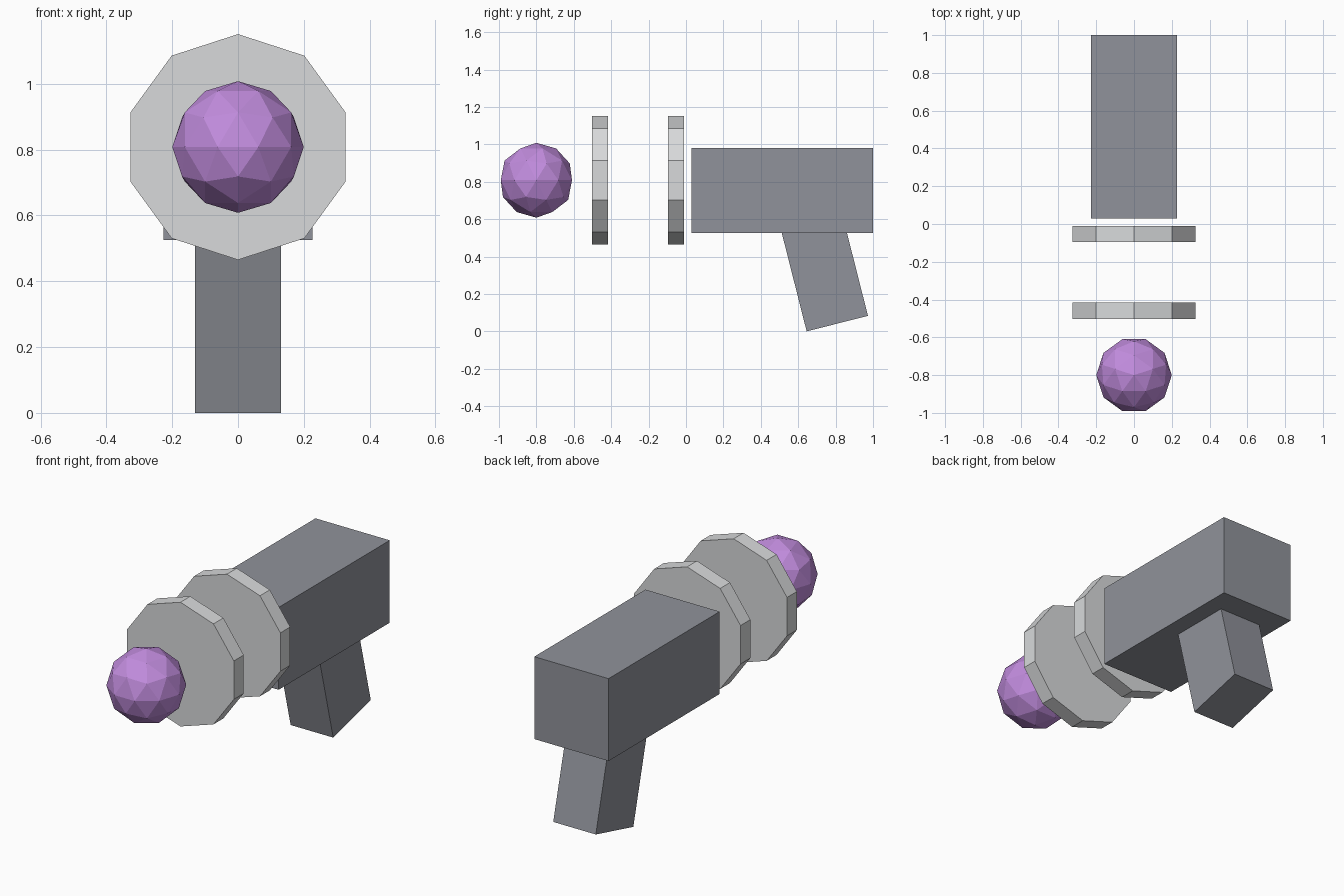
import bpy
from math import radians
from mathutils import Matrix, Vector

cube = bpy.data.objects.get("Cube")
if cube:
    bpy.data.objects.remove(cube, do_unlink=True)

AXIS_Z = 0.808  # height of the barrel line


def material(name, rgb):
    m = bpy.data.materials.new(name)
    m.use_nodes = True
    m.diffuse_color = (*rgb, 1)
    m.node_tree.nodes["Principled BSDF"].inputs["Base Color"].default_value = (*rgb, 1)
    return m


def finish(name, mat):
    ob = bpy.context.object
    ob.name = ob.data.name = name
    ob.data.materials.append(mat)
    return ob


def box(name, size, centre, mat, tilt=0):
    bpy.ops.mesh.primitive_cube_add(size=1, location=centre, rotation=(tilt, 0, 0))
    ob = finish(name, mat)
    ob.data.transform(Matrix.Diagonal((*size, 1)))
    return ob


slate = material("slate grey", (0.28, 0.29, 0.325))
silver = material("light grey", (0.69, 0.70, 0.71))
purple = material("purple", (0.53, 0.26, 0.72))

# Body block
box("body", (0.454, 0.97, 0.455), (0, 0.515, 0.7525), slate)

# Grip, leaning forward at the top and running into the body
tilt = radians(14.2)
length = 0.66
foot = Vector((0, 0.809, 0.0415))
up = Matrix.Rotation(tilt, 3, "X") @ Vector((0, 0, 1))
box("grip", (0.26, 0.338, length), foot + up * length / 2, slate, tilt)

# Two ten-sided rings with a corner at the top
for name, y in (("front_disc", -0.459), ("rear_disc", -0.053)):
    bpy.ops.mesh.primitive_cylinder_add(
        vertices=10, radius=0.343, depth=0.086,
        location=(0, y, AXIS_Z), rotation=(radians(90), 0, 0))
    finish(name, silver)

# Faceted ball at the muzzle
bpy.ops.mesh.primitive_ico_sphere_add(
    subdivisions=2, radius=0.2, location=(0, -0.8, AXIS_Z),
    rotation=(0, 0, radians(90)))
finish("muzzle_ball", purple)
